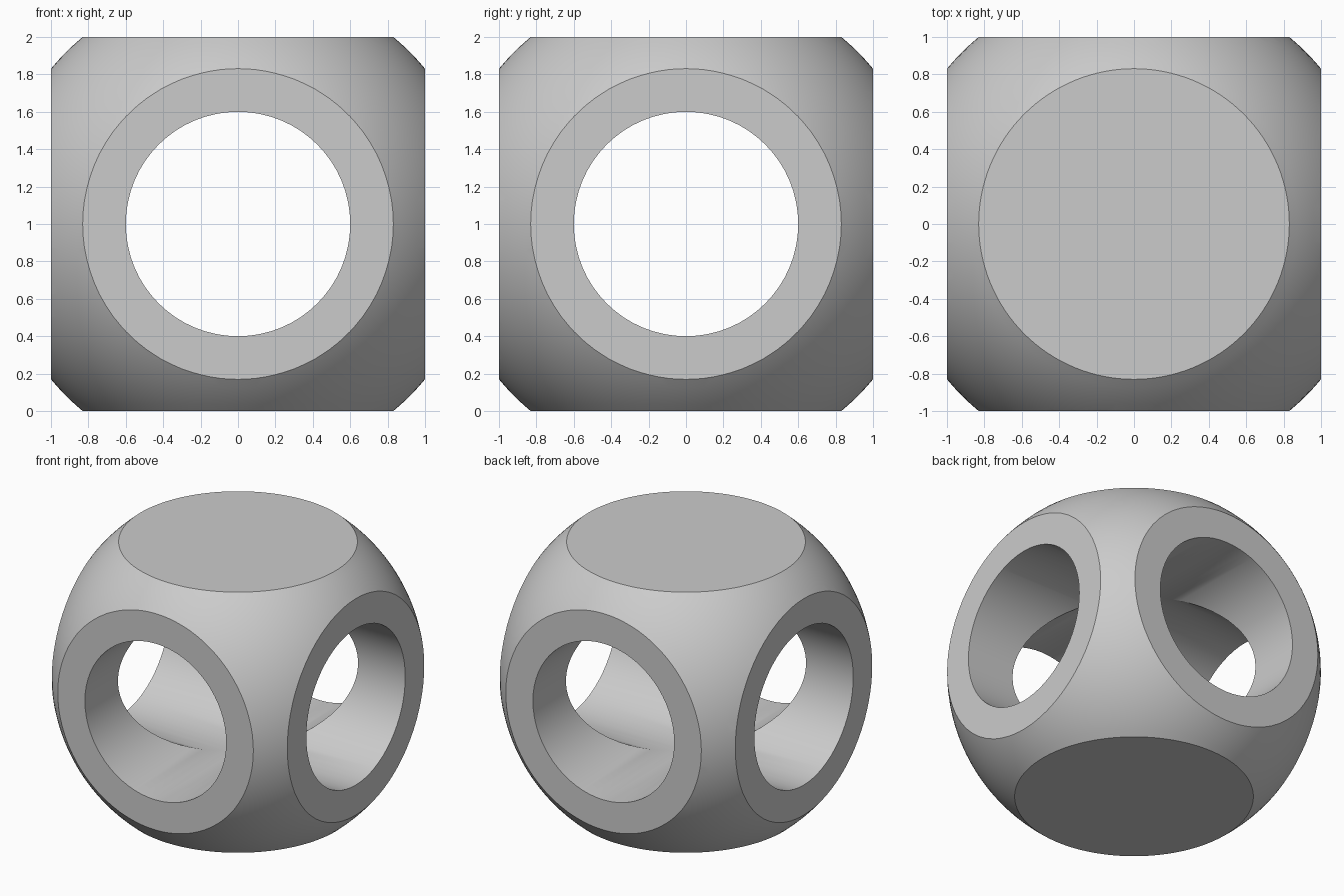
import bpy
import math

if "Cube" in bpy.data.objects:
    bpy.data.objects.remove(bpy.data.objects["Cube"])

CENTRE = (0, 0, 1)

# One plain grey for the whole body
grey = bpy.data.materials.new("grey")
grey.diffuse_color = (0.6, 0.6, 0.6, 1)
grey.use_nodes = True
grey.node_tree.nodes["Principled BSDF"].inputs["Base Color"].default_value = grey.diffuse_color

# Ball that gives the rounded corners
bpy.ops.mesh.primitive_uv_sphere_add(segments=128, ring_count=64, radius=1.3, location=CENTRE)
body = bpy.context.object
body.name = "rounded_cube_body"
body.data.materials.append(grey)


def cut(cutter, name, operation):
    """Apply a boolean to the body, then remove the cutter."""
    cutter.name = name
    cutter.hide_render = True
    cutter.data.materials.append(grey)
    mod = body.modifiers.new(name, 'BOOLEAN')
    mod.object = cutter
    mod.operation = operation
    mod.solver = 'EXACT'
    bpy.context.view_layer.objects.active = body
    bpy.ops.object.modifier_apply(modifier=mod.name)
    bpy.data.objects.remove(cutter, do_unlink=True)


# Six flat sides
bpy.ops.mesh.primitive_cube_add(size=2, location=CENTRE)
cut(bpy.context.object, "cube_cutter", 'INTERSECT')

# Round tunnels front to back and side to side
for name, rotation in (("front_tunnel", (math.pi / 2, 0, 0)),
                       ("side_tunnel", (0, math.pi / 2, 0))):
    bpy.ops.mesh.primitive_cylinder_add(vertices=64, radius=0.6, depth=3,
                                        location=CENTRE, rotation=rotation)
    cut(bpy.context.object, name, 'DIFFERENCE')

# Smooth ball and tunnels, crisp rims
bpy.ops.object.select_all(action='DESELECT')
body.select_set(True)
bpy.context.view_layer.objects.active = body
bpy.ops.object.shade_smooth_by_angle(angle=math.radians(25))
